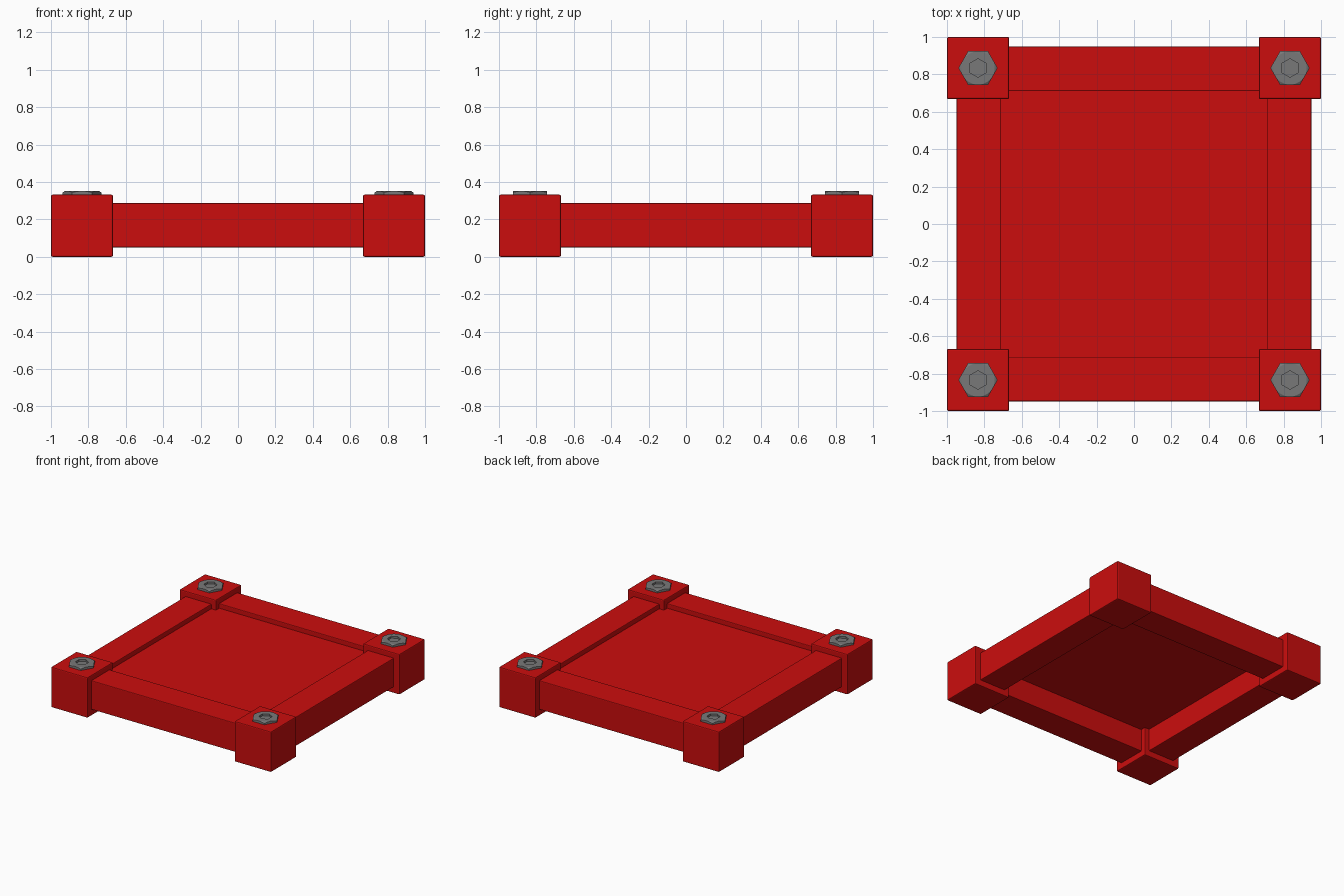
import bpy, bmesh, math

if "Cube" in bpy.data.objects:
    bpy.data.objects.remove(bpy.data.objects["Cube"])


def material(name, color):
    m = bpy.data.materials.new(name)
    m.diffuse_color = (*color, 1)
    m.use_nodes = True
    m.node_tree.nodes["Principled BSDF"].inputs["Base Color"].default_value = m.diffuse_color
    return m


RED = material("red paint", (0.6, 0.004, 0.004))
GREY = material("bolt grey", (0.19, 0.19, 0.19))


def finish(name, bm, mat):
    bmesh.ops.recalc_face_normals(bm, faces=bm.faces[:])
    mesh = bpy.data.meshes.new(name)
    bm.to_mesh(mesh)
    bm.free()
    mesh.materials.append(mat)
    ob = bpy.data.objects.new(name, mesh)
    bpy.context.collection.objects.link(ob)
    return ob


def box(name, lo, hi, mat, bevel=0.0):
    bm = bmesh.new()
    bmesh.ops.create_cube(bm, size=1)
    for v in bm.verts:
        v.co = [(a + b) / 2 + c * (b - a) for a, b, c in zip(lo, hi, v.co)]
    if bevel:
        bmesh.ops.bevel(bm, geom=bm.edges[:], offset=bevel, segments=2,
                        profile=0.5, affect='EDGES')
    return finish(name, bm, mat)


def hex_radius(angle, flat):
    """Radius of a hexagon with a corner at angle 0, inner radius `flat`."""
    k = math.radians(60)
    return flat / math.cos(angle % k - k / 2)


def bolt(name, cx, cy):
    # chamfered hex head with a hex socket in the top
    n, top, flat, rim = 48, 0.353, 0.091, 0.089
    bm = bmesh.new()
    rings = [[] for _ in range(5)]
    for i in range(n):
        a = 2 * math.pi * i / n
        r = hex_radius(a, flat)
        s = hex_radius(a + math.radians(30), 0.043)
        points = [(r, 0.32), (r, top - (r - rim) * 0.6), (rim, top),
                  (s, top), (s, top - 0.016)]
        for ring, (rad, z) in zip(rings, points):
            ring.append(bm.verts.new((cx + rad * math.cos(a),
                                      cy + rad * math.sin(a), z)))
    for lower, upper in zip(rings, rings[1:]):
        for i in range(n):
            j = (i + 1) % n
            bm.faces.new((lower[i], lower[j], upper[j], upper[i]))
    bm.faces.new(rings[0])
    bm.faces.new(rings[-1])
    finish(name, bm, GREY)


# corner blocks with bolts
for sx, xn in ((-1, "left"), (1, "right")):
    for sy, yn in ((-1, "front"), (1, "back")):
        cx, cy, h = 0.834 * sx, 0.834 * sy, 0.166
        box(f"{yn}_{xn}_corner_block", (cx - h, cy - h, 0),
            (cx + h, cy + h, 0.332), RED, 0.008)
        bolt(f"{yn}_{xn}_bolt", cx, cy)

# side beams, running into the blocks
for s, xn, yn in ((-1, "left", "front"), (1, "right", "back")):
    a, b = sorted((0.71 * s, 0.948 * s))
    box(f"{yn}_beam", (-0.7, a, 0.05), (0.7, b, 0.288), RED, 0.006)
    box(f"{xn}_beam", (a, -0.7, 0.05), (b, 0.7, 0.288), RED, 0.006)

# thin recessed deck panel
box("deck_panel", (-0.72, -0.72, 0.236), (0.72, 0.72, 0.25), RED)
